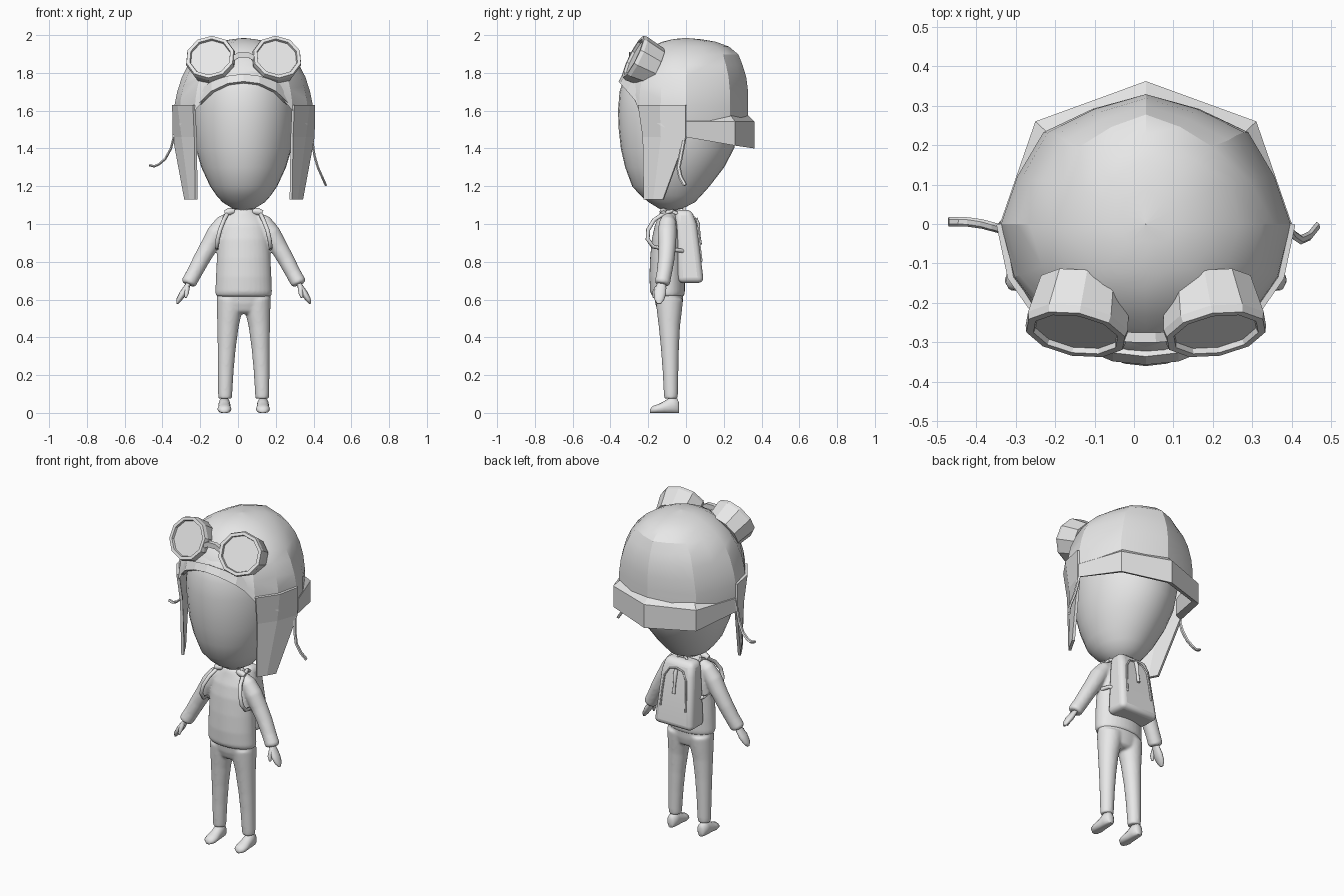
import bpy, bmesh, math
from mathutils import Vector

if "Cube" in bpy.data.objects:
    bpy.data.objects.remove(bpy.data.objects["Cube"])

CX = 0.03  # symmetry plane of the figure
grey = bpy.data.materials.new("plain grey")
grey.diffuse_color = (0.8, 0.8, 0.8, 1)
grey.use_nodes = True
grey.node_tree.nodes["Principled BSDF"].inputs["Base Color"].default_value = grey.diffuse_color


def shade(ob, angle):
    bpy.ops.object.select_all(action="DESELECT")
    ob.select_set(True)
    bpy.context.view_layer.objects.active = ob
    bpy.ops.object.shade_smooth_by_angle(angle=math.radians(angle))


def make(name, verts, faces, smooth=None, thick=0, bevel=0):
    """Mesh object in figure coordinates (x measured from the symmetry plane)."""
    me = bpy.data.meshes.new(name)
    me.from_pydata([tuple(v) for v in verts], [], faces)
    bm = bmesh.new()
    bm.from_mesh(me)
    bmesh.ops.recalc_face_normals(bm, faces=bm.faces)
    bm.to_mesh(me)
    bm.free()
    me.materials.append(grey)
    ob = bpy.data.objects.new(name, me)
    ob.location.x = CX
    bpy.context.collection.objects.link(ob)
    if thick:
        m = ob.modifiers.new("thickness", "SOLIDIFY")
        m.thickness, m.offset = thick, 0
    if bevel:
        m = ob.modifiers.new("rounding", "BEVEL")
        m.width, m.segments = bevel, 4
    if smooth:
        shade(ob, smooth)
    return ob


def skin(name, rings, caps=True, closed=True, **kw):
    """Join equal-length rings of points with quads."""
    n = len(rings[0])
    faces = [(i * n + j, i * n + (j + 1) % n, (i + 1) * n + (j + 1) % n, (i + 1) * n + j)
             for i in range(len(rings) - 1) for j in range(n if closed else n - 1)]
    if caps and closed:
        faces += [tuple(range(n)), tuple(range((len(rings) - 1) * n, len(rings) * n))]
    return make(name, [p for r in rings for p in r], faces, **kw)


def loft(name, rows, n=32, **kw):
    """Stack of ellipses: rows of (z, centre y, half width, half depth)."""
    return skin(name, [[(rx * math.cos(2 * math.pi * k / n), cy + ry * math.sin(2 * math.pi * k / n), z)
                        for k in range(n)] for z, cy, rx, ry in rows], **kw)


def tube(name, pts, radii, n=12, flat=1, **kw):
    """Sweep an ellipse along points; flat squashes it sideways."""
    P = [Vector(p) for p in pts]
    rings = []
    for i, p in enumerate(P):
        t = (P[min(i + 1, len(P) - 1)] - P[max(i - 1, 0)]).normalized()
        u = Vector((0, 1, 0)) if abs(t.y) < 0.9 else Vector((1, 0, 0))
        u = (u - t * u.dot(t)).normalized()
        v = t.cross(u)
        r = radii[i] if isinstance(radii, (list, tuple)) else radii
        rings.append([p + r * (u * math.cos(a) + v * flat * math.sin(a))
                      for a in (2 * math.pi * k / n for k in range(n))])
    return skin(name, rings, **kw)


def fuse(name, obs, voxel, passes):
    """Blend overlapping parts into one soft skin."""
    bpy.ops.object.select_all(action="DESELECT")
    for o in obs:
        o.select_set(True)
    bpy.context.view_layer.objects.active = obs[0]
    bpy.ops.object.join()
    ob = obs[0]
    ob.name = name
    m = ob.modifiers.new("blend", "REMESH")
    m.mode, m.voxel_size, m.use_smooth_shade = "VOXEL", voxel, True
    m = ob.modifiers.new("soften", "SMOOTH")
    m.factor, m.iterations = .5, passes


def interp(table, x):
    for (a, fa), (b, fb) in zip(table, table[1:]):
        if x <= b:
            return fa + (fb - fa) * max(0, (x - a) / (b - a))
    return table[-1][1]


# Egg-shaped head
loft("head", [(1.072, -.08, .02, .02), (1.08, -.08, .055, .06), (1.115, -.075, .112, .122), (1.15, -.08, .143, .16),
              (1.2, -.08, .178, .205), (1.3, -.06, .224, .262), (1.4, -.045, .254, .3), (1.5, -.04, .268, .316),
              (1.6, -.04, .275, .32), (1.7, -.04, .268, .312), (1.8, -.05, .235, .268), (1.88, -.06, .15, .15)],
     smooth=60)

# Leather cap: slightly faceted dome with a raised opening over the face
SIDE = [(1.4, 1), (1.63, 1), (1.75, .93), (1.85, .79), (1.92, .58), (1.96, .38), (1.98, .16), (1.985, .002)]
BACK = [(1.4, 1), (1.7, 1), (1.8, .96), (1.9, .84), (1.95, .65), (1.97, .42), (1.98, .2), (1.985, .002)]
FRONT = [(1.4, 1), (1.7, .98), (1.78, .92), (1.85, .8), (1.92, .6), (1.96, .41), (1.98, .18), (1.985, .002)]
RIM = [(0, 1.77), (22.5, 1.745), (36, 1.69), (45, 1.6), (67.5, 1.52), (90, 1.47), (180, 1.47)]


def cap_point(deg, z, grow=0):
    """Point on the cap; deg is measured from the front."""
    a = math.radians(deg)
    c = math.cos(a)
    ry = (.355 + grow) * interp(FRONT, z) if c > 0 else (.329 + grow) * interp(BACK, z)
    f = 1 - .04 * math.sin(4 * a) ** 2 if c < 0 else 1
    return ((.367 + grow) * interp(SIDE, z) * math.sin(a) * f, -ry * c * f, z)


rings = []
for t in (0, .15, .3, .45, .6, .72, .83, .91, .96, .985, 1):
    ring = []
    for k in range(16):
        z0 = interp(RIM, min(k, 16 - k) * 22.5)
        ring.append(cap_point(k * 22.5, z0 + (1.985 - z0) * t))
    rings.append(ring)
skin("cap_dome", rings, caps=False, smooth=22)

# Arched brim over the forehead
low = [(.232, -.25, 1.635), (.165, -.305, 1.70), (.08, -.34, 1.74), (0, -.348, 1.75)]
high = [(.215, -.24, 1.715), (.165, -.28, 1.752), (.08, -.318, 1.78), (0, -.327, 1.79)]
skin("cap_brim", [[(-x, y, z) for x, y, z in r] + r[-2::-1] for r in (low, high)], closed=False, thick=.02)

# Raised band around the back of the cap
band = []
for x, y, lo in ((-.37, 0, 1.46), (-.28, .26, 1.415), (0, .362, 1.40), (.28, .26, 1.415), (.37, 0, 1.46)):
    q = .9
    band.append([(x, y, lo), (x, y, 1.543), (x * q, y * q, 1.577), (x * q, y * q, lo + .015)])
skin("cap_band", band)

sleeves, legs = [], []
for s, side in ((-1, "left"), (1, "right")):
    # Hanging ear flap, flush with the cap at the top
    rows = [[cap_point(d, 1.63, .004) for d in (45, 67.5, 90)],
            [(.255, -.225, 1.46), (.322, -.13, 1.46), (.368, 0, 1.46)],
            [(.25, -.22, 1.13), (.28, -.17, 1.13), (.307, -.12, 1.13)]]
    skin(side + "_ear_flap", [[(s * x, y, z) for x, y, z in r] for r in rows], closed=False, thick=.016)

    # Goggle cup: ten-sided barrel with a recessed lens
    nrm = Vector((s * .16, -.88, .44)).normalized()
    right = Vector((0, 0, 1)).cross(nrm).normalized()
    up = nrm.cross(right)
    c = Vector((s * .178, -.28, 1.885))
    cup = []
    for depth, r in ((-.13, .113), (-.02, .129), (0, .124), (0, .106), (-.014, .103)):
        cup.append([c + nrm * depth + r * (right * 1.05 * math.cos(a) + up * math.sin(a))
                    for a in ((k + .5) * math.pi / 5 for k in range(10))])
    skin(side + "_goggle", cup)

    # Sleeve
    arm = [(.07, -.095, 1.03), (.105, -.097, 1.005), (.145, -.1, .95), (.185, -.1, .88), (.225, -.105, .81),
           (.262, -.115, .74), (.29, -.125, .69), (.294, -.127, .68)]
    sleeves.append(tube(side + "_arm", [(s * x, y, z) for x, y, z in arm],
                        [.035, .046, .051, .047, .044, .041, .041, .032], n=16))
    # Mitten-like hand with thumb
    hand = [(.288, -.127, .69), (.302, -.132, .665), (.32, -.138, .635), (.342, -.142, .6), (.352, -.143, .578)]
    tube(side + "_hand", [(s * x, y, z) for x, y, z in hand], [.022, .028, .033, .026, .01], flat=.55, smooth=60)
    tube(side + "_thumb", [(s * .3, -.15, .665), (s * .302, -.168, .635), (s * .308, -.172, .61)],
         [.014, .012, .006], n=8, smooth=60)

    # Trouser leg
    leg = [(.07, -.088, .6), (.075, -.088, .54), (.083, -.088, .46), (.09, -.085, .34), (.095, -.082, .22),
           (.098, -.08, .1), (.098, -.08, .075)]
    legs.append(tube(side + "_leg", [(s * x, y, z) for x, y, z in leg],
                     [.073, .067, .057, .048, .042, .038, .036], n=20))
    # Foot, swept from heel to toe with a flat sole
    foot = []
    for y, w, h in ((-.036, .014, .05), (-.045, .026, .075), (-.08, .032, .085), (-.115, .032, .062),
                    (-.15, .037, .045), (-.178, .03, .036), (-.19, .012, .02)):
        foot.append([(s * .102 + w * math.cos(a), y, max(0, h * (.45 + .55 * math.sin(a))))
                     for a in (k * math.pi / 8 for k in range(16))])
    skin(side + "_foot", foot, smooth=60)

    # Backpack shoulder strap and buckle
    strap = [(.08, -.02, 1.04), (.082, -.07, 1.068), (.088, -.12, 1.055), (.105, -.17, 1.02), (.125, -.2, .97),
             (.137, -.203, .92), (.142, -.175, .88), (.142, -.11, .868), (.125, -.03, .86), (.09, 0, .85)]
    tube(side + "_strap", [(s * x, y, z) for x, y, z in strap], .011, n=8, smooth=60)
    tube(side + "_buckle", [(s * .05, -.115, 1.068), (s * .075, -.12, 1.066), (s * .1, -.12, 1.058)],
         [.014, .02, .014], n=8, smooth=60)

# Goggle bridge
skin("goggle_bridge", [[(-.06, -.285, 1.86 + d), (-.025, -.288, 1.88 + d), (.025, -.288, 1.88 + d),
                        (.06, -.285, 1.86 + d)] for d in (0, .03)], closed=False, thick=.025)

# Loose chin cords
for name, pts in (("left_cord", [(-.365, 0, 1.53), (-.37, -.012, 1.46), (-.385, -.008, 1.4), (-.415, 0, 1.345),
                                 (-.45, .005, 1.315), (-.475, .006, 1.305), (-.5, .006, 1.312)]),
                  ("right_cord", [(.362, 0, 1.5), (.365, -.015, 1.43), (.375, -.028, 1.36), (.393, -.04, 1.3),
                                  (.415, -.03, 1.25), (.435, -.005, 1.205)])):
    tube(name, pts, .012, n=6, flat=.6)

# Jumper: body with a loose hem, blended with the sleeves
body = loft("body", [(.615, -.095, .13, .07), (.62, -.095, .147, .085), (.64, -.098, .15, .092),
                     (.72, -.1, .147, .094), (.82, -.1, .142, .09), (.92, -.097, .137, .084),
                     (.99, -.093, .126, .073), (1.03, -.09, .105, .06), (1.06, -.09, .075, .05),
                     (1.078, -.09, .055, .042)])
fuse("jumper", [body] + sleeves, .007, 5)
loft("neck", [(1.05, -.09, .045, .04), (1.12, -.09, .045, .04)], n=16, smooth=50)

# Trousers: hips blended with both legs
hips = loft("hips", [(.525, -.088, .06, .045), (.54, -.088, .11, .062), (.58, -.09, .14, .073),
                     (.64, -.092, .143, .078)])
fuse("trousers", [hips] + legs, .007, 10)

# Backpack: tapered box, deep and wide at the bottom, leaning forward at the top
pack = [[(-w, y0, z), (w, y0, z), (w, y1, z), (-w, y1, z)]
        for z, w, y0, y1 in ((.688, .13, -.045, .095), (1.0, .108, -.055, .056), (1.075, .095, -.06, .03))]
skin("backpack", pack, smooth=40, bevel=.03)


def pack_back(x, z, lift=.002):
    y = interp([(.688, .095), (1.0, .056), (1.075, .03)], z)
    return (x, y + lift, z)


# Arched zip seam, zip puller and carrying loop
seam = [pack_back(x, z) for x, z in ((-.085, .8), (-.08, .9), (-.072, .98), (-.045, 1.025), (0, 1.035),
                                     (.045, 1.025), (.072, .98), (.08, .9), (.085, .8))]
tube("zip_seam", seam, .005, n=6, smooth=60)
tube("zip_puller", [pack_back(0, z, .005) for z in (1.03, 1.0, .94, .89)], [.01, .013, .008, .01], n=8, smooth=60)
tube("pack_handle", [(-.035, -.01, 1.06), (-.025, -.01, 1.085), (.025, -.01, 1.085), (.035, -.01, 1.06)], .008,
     n=8, smooth=60)
